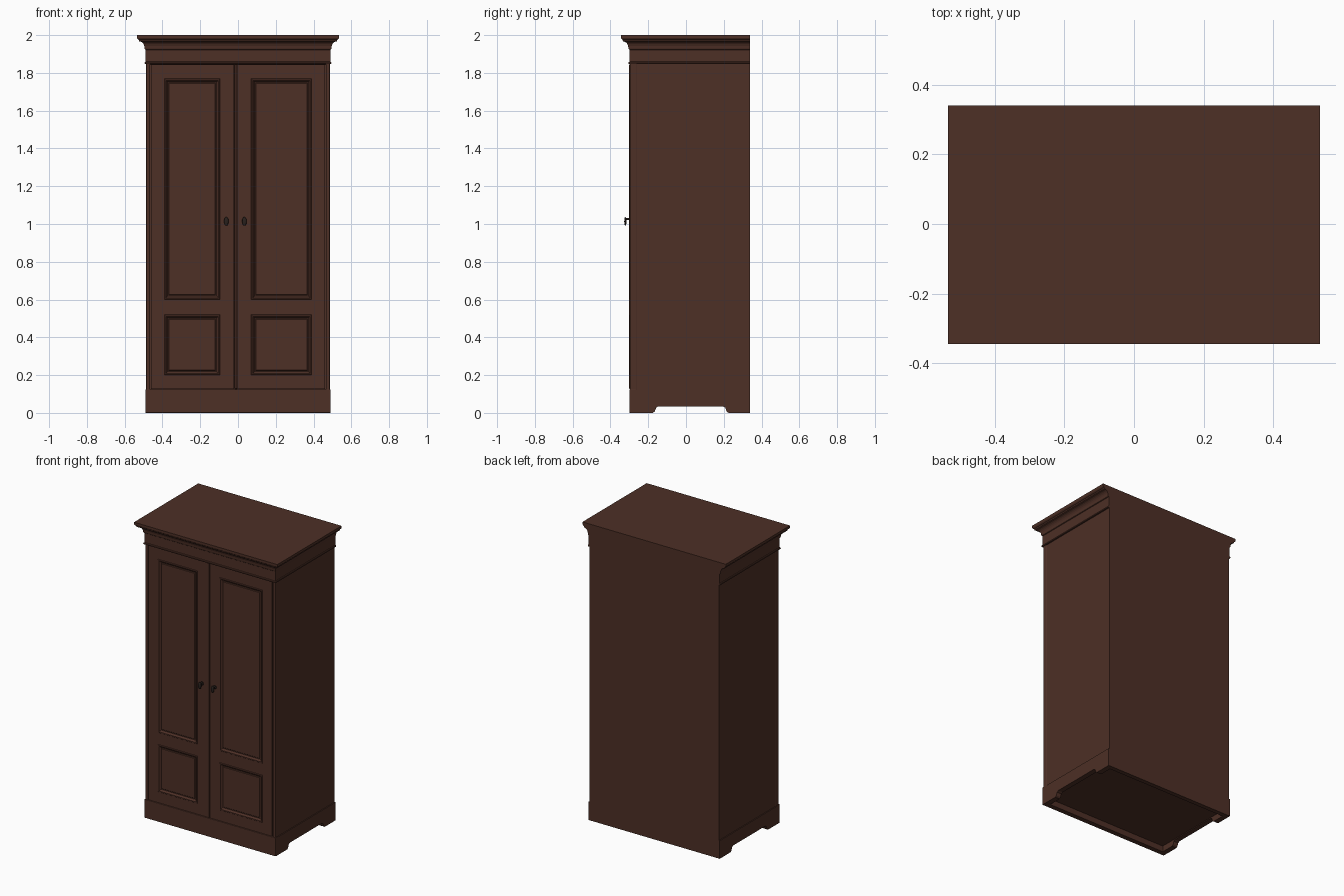
import bpy, bmesh, math
from mathutils import Matrix

if "Cube" in bpy.data.objects:
    bpy.data.objects.remove(bpy.data.objects["Cube"])


def material(name, rgb):
    m = bpy.data.materials.new(name)
    m.diffuse_color = (*rgb, 1)
    m.use_nodes = True
    m.node_tree.nodes["Principled BSDF"].inputs["Base Color"].default_value = m.diffuse_color
    return m


WOOD = material("dark brown wood", (0.075, 0.029, 0.019))
METAL = material("blackened metal", (0.022, 0.015, 0.012))


def finish(name, bm, mat=WOOD, smooth=False):
    bmesh.ops.recalc_face_normals(bm, faces=bm.faces)
    me = bpy.data.meshes.new(name)
    bm.to_mesh(me)
    bm.free()
    me.materials.append(mat)
    ob = bpy.data.objects.new(name, me)
    bpy.context.collection.objects.link(ob)
    if smooth:
        for p in me.polygons:
            p.use_smooth = True
    return ob


def box(name, x0, x1, y0, y1, z0, z1, bevel=0):
    bm = bmesh.new()
    m = Matrix.Translation(((x0 + x1) / 2, (y0 + y1) / 2, (z0 + z1) / 2))
    bmesh.ops.create_cube(bm, size=1, matrix=m @ Matrix.Diagonal((x1 - x0, y1 - y0, z1 - z0, 1)))
    ob = finish(name, bm)
    if bevel:
        mod = ob.modifiers.new("bevel", 'BEVEL')
        mod.width, mod.segments = bevel, 2
    return ob


def moulding(name, profile):
    """Stack of (overhang, z) rings: overhangs at front and sides, flush at the back."""
    bm = bmesh.new()
    rings = []
    for o, z in profile:
        x, y = 0.487 + o, -0.297 - o
        rings.append([bm.verts.new(c) for c in ((-x, y, z), (x, y, z), (x, 0.34, z), (-x, 0.34, z))])
    for a, b in zip(rings, rings[1:]):
        for i in range(4):
            j = (i + 1) % 4
            bm.faces.new((a[i], a[j], b[j], b[i]))
    bm.faces.new(rings[0])
    bm.faces.new(rings[-1])
    return finish(name, bm)


def door(name, xs, zs, y=-0.295):
    """Front sheet cut into a grid; the panel cells get a raised rim and a sunk field."""
    bm = bmesh.new()
    v = [[bm.verts.new((x, y, z)) for x in xs] for z in zs]
    panels = []
    for r in range(len(zs) - 1):
        for c in range(len(xs) - 1):
            f = bm.faces.new((v[r][c], v[r][c + 1], v[r + 1][c + 1], v[r + 1][c]))
            if c == 1 and r in (1, 3):
                panels.append(f)
    bm.normal_update()
    edges = [e for e in bm.edges if e.is_boundary]
    for t, d in ((0.003, 0.004), (0.006, 0.0), (0.009, -0.012), (0.005, 0.0), (0.003, 0.003)):
        bmesh.ops.inset_individual(bm, faces=panels, thickness=t, depth=d, use_even_offset=True)
    new = bmesh.ops.extrude_edge_only(bm, edges=edges)["geom"]
    bmesh.ops.translate(bm, vec=(0, 0.025, 0), verts=[g for g in new if isinstance(g, bmesh.types.BMVert)])
    return finish(name, bm)


# carcass
box("carcass", -0.484, 0.484, -0.275, 0.34, 0.04, 1.9)
for s, side in ((-1, "left"), (1, "right")):
    a, b = sorted((s * 0.465, s * 0.487))
    box(side + "_corner_post", a, b, -0.297, -0.26, 0.11, 1.86, 0.006)

# plinth: solid front and back, shaped cut-outs on the sides
box("plinth_front", -0.49, 0.49, -0.30, -0.265, 0, 0.125, 0.003)
box("plinth_back", -0.46, 0.46, 0.31, 0.34, 0, 0.06)
side_profile = [(-0.295, 0), (-0.175, 0), (-0.165, 0.008), (-0.158, 0.028), (-0.145, 0.035),
                (0.195, 0.035), (0.208, 0.028), (0.215, 0.008), (0.225, 0),
                (0.34, 0), (0.34, 0.122), (-0.295, 0.122)]
for s, side in ((-1, "left"), (1, "right")):
    bm = bmesh.new()
    f = bm.faces.new([bm.verts.new((s * 0.49, y, z)) for y, z in side_profile])
    ext = bmesh.ops.extrude_face_region(bm, geom=[f], use_keep_orig=True)["geom"]
    bmesh.ops.translate(bm, vec=(-s * 0.035, 0, 0), verts=[g for g in ext if isinstance(g, bmesh.types.BMVert)])
    finish(side + "_plinth_side", bm)

# doors and centre strip
heights = (0.127, 0.20, 0.52, 0.60, 1.77, 1.845)
door("left_door", (-0.461, -0.39, -0.095, -0.02), heights)
door("right_door", (-0.003, 0.07, 0.39, 0.461), heights)
box("centre_strip", -0.018, -0.005, -0.301, -0.27, 0.127, 1.845, 0.003)

# frieze and cornice
cove = [(0.008 + 0.025 * (1 - math.cos(t * math.pi / 10)), 1.932 + 0.034 * math.sin(t * math.pi / 10))
        for t in range(6)]
moulding("cornice", [(-0.02, 1.845), (0.006, 1.847), (0.008, 1.852), (0.006, 1.857), (0.002, 1.859),
                     (0.002, 1.922), (0.006, 1.925)] + cove +
         [(0.037, 1.968), (0.039, 1.976), (0.045, 1.98), (0.048, 1.985), (0.048, 2.0)])

# drop handles
for x, side in ((-0.062, "left"), (0.034, "right")):
    bm = bmesh.new()
    bmesh.ops.create_uvsphere(bm, u_segments=20, v_segments=12, radius=1,
                              matrix=Matrix.Translation((x, -0.321, 1.014)) @ Matrix.Diagonal((0.012, 0.006, 0.023, 1)))
    turn = Matrix.Rotation(math.pi / 2, 4, 'X')
    for y, z, r, d in ((-0.307, 1.026, 0.006, 0.026), (-0.296, 1.02, 0.012, 0.005)):
        bmesh.ops.create_cone(bm, cap_ends=True, segments=20, radius1=r, radius2=r, depth=d,
                              matrix=Matrix.Translation((x, y, z)) @ turn)
    finish(side + "_handle", bm, METAL, smooth=True)
